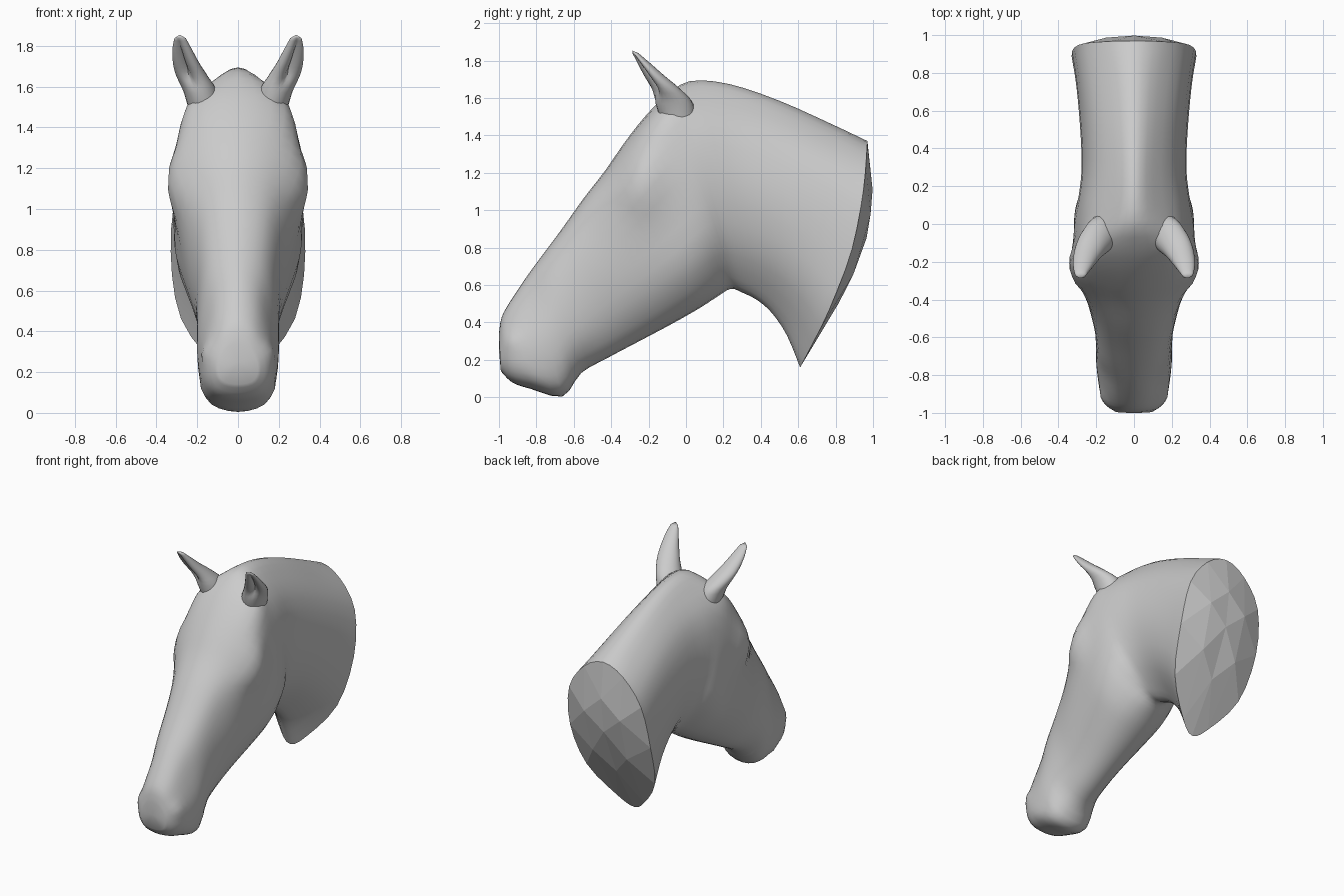
import bpy, bmesh, math
from mathutils import Vector

if "Cube" in bpy.data.objects:
    bpy.data.objects.remove(bpy.data.objects["Cube"])

# Cross-sections: top (y, z), bottom (y, z), half widths at the fractions in FRACS
FRACS = (0.06, 0.22, 0.48, 0.75, 0.94)
HEAD = [
    (-1.00, 0.34, -0.99, 0.14, .04, .07, .095, .095, .065),
    (-0.985, 0.43, -0.93, 0.08, .06, .105, .145, .145, .10),
    (-0.935, 0.52, -0.83, 0.045, .075, .13, .175, .18, .125),
    (-0.845, 0.655, -0.66, 0.005, .09, .15, .197, .187, .13),
    (-0.76, 0.77, -0.56, 0.13, .105, .17, .20, .185, .105),
    (-0.66, 0.905, -0.42, 0.21, .12, .187, .21, .185, .105),
    (-0.55, 1.06, -0.25, 0.30, .14, .215, .245, .215, .12),
    (-0.43, 1.215, -0.08, 0.39, .17, .275, .282, .255, .145),
    (-0.33, 1.36, 0.07, 0.475, .20, .34, .31, .29, .165),
    (-0.22, 1.50, 0.17, 0.54, .225, .31, .318, .295, .155),
]
NECK = [
    (-0.11, 1.61, 0.24, 0.58, .215, .285, .312, .275, .125),
    (0.02, 1.69, 0.30, 0.56, .125, .255, .292, .235, .10),
    (0.23, 1.675, 0.38, 0.52, .10, .228, .277, .22, .09),
    (0.50, 1.585, 0.46, 0.45, .11, .235, .285, .23, .09),
    (0.78, 1.46, 0.54, 0.33, .13, .265, .305, .255, .10),
    (0.97, 1.37, 0.61, 0.16, .16, .295, .33, .28, .11),
]
# Surface details: y, z, radius, sideways push (eye, eye corner, nostril, lip line)
DETAILS = [(-.34, 1.09, .045, .012), (-.27, 1.07, .04, -.01),
           (-.93, .30, .045, -.015), (-.80, .10, .035, -.012)]


def spline(pts, steps, closed):
    """Catmull-Rom curve through the points."""
    n, out = len(pts), []
    get = (lambda i: pts[i % n]) if closed else (lambda i: pts[max(0, min(n - 1, i))])
    for i in range(n if closed else n - 1):
        a, b, c, d = (get(i + k) for k in (-1, 0, 1, 2))
        for s in range(steps):
            t = s / steps
            out.append(0.5 * (2 * b + (c - a) * t + (2 * a - 5 * b + 4 * c - d) * t * t
                              + (3 * b - a - 3 * c + d) * t ** 3))
    return out if closed else out + [pts[-1].copy()]


def section(row):
    """Closed ring of a cross-section, bowed backwards along the neck."""
    top, low = Vector((0, row[0], row[1])), Vector((0, row[2], row[3]))
    bow = max(0, row[0] - 0.3) / 0.67 * 0.09

    def at(t, x):
        p = top.lerp(low, t)
        return Vector((x, p.y + bow * math.sin(math.pi * t), p.z))
    right = [at(t, w) for t, w in zip(FRACS, row[4:])]
    left = [Vector((-p.x, p.y, p.z)) for p in reversed(right)]
    return spline([top] + right + [low] + left, 3, True)


def bridge(bm, a, b):
    n = len(a)
    for i in range(n):
        bm.faces.new((a[i], a[(i + 1) % n], b[(i + 1) % n], b[i]))


def fan(bm, ring, point):
    tip = bm.verts.new(point)
    for i in range(len(ring)):
        bm.faces.new((ring[i], ring[(i + 1) % len(ring)], tip))


def loft(bm, rings):
    loops = [[bm.verts.new(p) for p in ring] for ring in rings]
    for a, b in zip(loops, loops[1:]):
        bridge(bm, a, b)
    return loops


def finish(bm, name, angle):
    bmesh.ops.recalc_face_normals(bm, faces=bm.faces[:])
    me = bpy.data.meshes.new(name)
    bm.to_mesh(me)
    bm.free()
    ob = bpy.data.objects.new(name, me)
    bpy.context.collection.objects.link(ob)
    bpy.ops.object.select_all(action='DESELECT')
    ob.select_set(True)
    bpy.context.view_layer.objects.active = ob
    bpy.ops.object.shade_smooth_by_angle(angle=math.radians(angle))
    return ob


# Head and neck skin
bm = bmesh.new()
columns = [spline(list(col), 3, False) for col in zip(*[section(r) for r in HEAD + NECK])]
for p in (p for col in columns for p in col if abs(p.x) > 0.06):
    for y, z, r, push in DETAILS:
        d2 = ((p.y - y) ** 2 + (p.z - z) ** 2) / r ** 2
        p.x += math.copysign(push * math.exp(-d2), p.x)
loops = loft(bm, zip(*columns))
fan(bm, loops[0], (0, -1.0, 0.25))

# Slightly domed, faceted cut at the base of the neck
centre = Vector((0, 0.965, 0.85))
rim, STEP = loops[-1], 6
inner = [bm.verts.new(v.co.lerp(centre, 0.5) + Vector((0, 0.03, 0))) for v in rim[::STEP]]
for j, v in enumerate(inner):
    w = inner[(j + 1) % len(inner)]
    edge = [rim[(STEP * j + k) % len(rim)] for k in range(STEP + 1)]
    bm.faces.new(edge[:4] + [v])
    bm.faces.new(edge[3:] + [w])
    bm.faces.new((edge[3], w, v))
fan(bm, inner, centre)
cap_faces = len(inner) * 4
body = finish(bm, "head_and_neck", 50)
for poly in body.data.polygons[-cap_faces:]:
    poly.use_smooth = False

# Ears: x, y, z, radius x, radius y, depth of the hollow
EAR = [(.15, -.03, 1.44, .08, .09, 0), (.182, -.062, 1.57, .083, .10, .0),
       (.225, -.115, 1.65, .078, .082, .6), (.255, -.172, 1.715, .066, .062, 1.1),
       (.275, -.228, 1.785, .048, .038, .9), (.284, -.27, 1.838, .028, .018, .3)]
SIDES, HOLLOW_DIR = 24, math.radians(-65)
bm = bmesh.new()
ear_rings = []
for x, y, z, rx, ry, hollow in EAR:
    ring = []
    for i in range(SIDES):
        a = 2 * math.pi * i / SIDES
        off = (a - HOLLOW_DIR + math.pi) % (2 * math.pi) - math.pi
        k = 1 - hollow * math.exp(-(off / 0.6) ** 2)
        ring.append(Vector((x + rx * k * math.cos(a), y + ry * k * math.sin(a), z)))
    ear_rings.append(ring)
loops = loft(bm, zip(*[spline(list(col), 3, False) for col in zip(*ear_rings)]))
fan(bm, loops[-1], (.285, -.287, 1.855))
ears = finish(bm, "ears", 60)
ears.modifiers.new("mirror", 'MIRROR').use_axis = (True, False, False)
